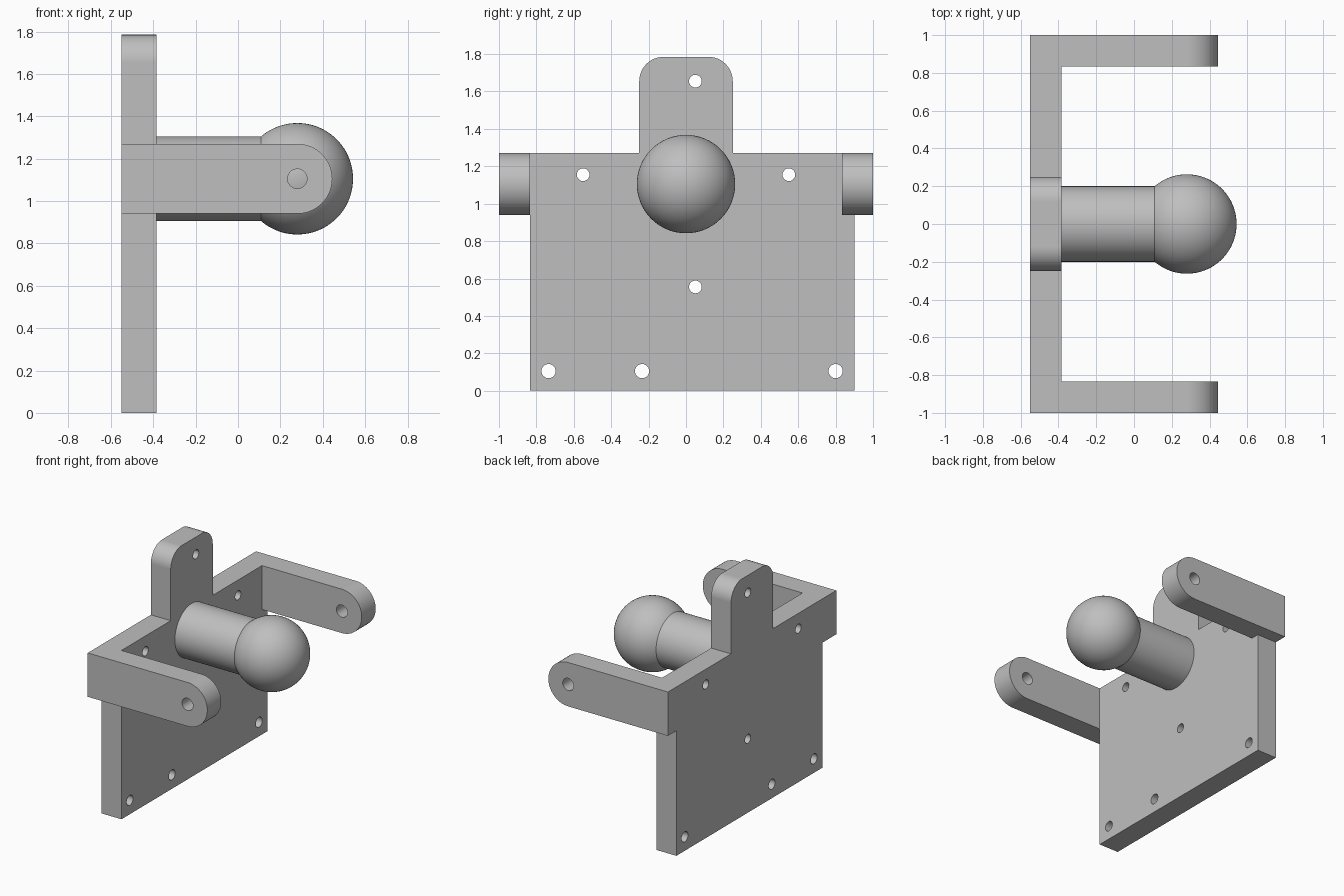
import bpy, bmesh
from math import pi, sin, cos, asin, sqrt
from mathutils import Matrix, Vector

cube = bpy.data.objects.get("Cube")
if cube:
    bpy.data.objects.remove(cube, do_unlink=True)

grey = bpy.data.materials.new("satin_grey")
grey.use_nodes = True
COLOUR = (0.52, 0.52, 0.52, 1)
grey.diffuse_color = COLOUR
grey.node_tree.nodes["Principled BSDF"].inputs["Base Color"].default_value = COLOUR

BACK, FACE = -0.55, -0.385      # plate thickness range in x
PIVOT_X, PIVOT_Z = 0.28, 1.105  # shared axis of ball and arm holes
ARM_R, TOP = 0.165, 1.27


def arc(cx, cy, r, start, end, steps):
    return [(cx + r * cos(start + (end - start) * i / steps),
             cy + r * sin(start + (end - start) * i / steps)) for i in range(steps + 1)]


def finish(name, bm):
    bmesh.ops.recalc_face_normals(bm, faces=bm.faces)
    mesh = bpy.data.meshes.new(name)
    bm.to_mesh(mesh)
    bm.free()
    mesh.materials.append(grey)
    obj = bpy.data.objects.new(name, mesh)
    bpy.context.collection.objects.link(obj)
    return obj


def extrude(name, points, offset):
    """Extrude a closed outline of 3D points."""
    bm = bmesh.new()
    face = bm.faces.new([bm.verts.new(p) for p in points])
    new = bmesh.ops.extrude_face_region(bm, geom=[face])["geom"]
    bmesh.ops.translate(bm, vec=offset, verts=[v for v in new if isinstance(v, bmesh.types.BMVert)])
    return finish(name, bm)


def smooth(obj):
    bpy.ops.object.select_all(action="DESELECT")
    obj.select_set(True)
    bpy.context.view_layer.objects.active = obj
    bpy.ops.object.shade_smooth_by_angle(angle=pi / 6)


# Back plate with the rounded tab in one outline
tab = arc(0.12, 1.655, 0.13, 0, pi / 2, 12) + arc(-0.12, 1.655, 0.13, pi / 2, pi, 12)
outline = [(-0.835, 0), (0.90, 0), (0.90, 1.0), (0.87, 1.0), (0.87, TOP), (0.25, TOP)]
outline += tab + [(-0.25, TOP), (-0.835, TOP)]
plate = extrude("mounting_bracket", [(BACK, y, z) for y, z in outline], (FACE - BACK, 0, 0))

# Side arms with round ends
arm_outline = [(BACK, PIVOT_Z - ARM_R)]
arm_outline += arc(PIVOT_X, PIVOT_Z, ARM_R, -pi / 2, pi / 2, 32) + [(BACK, PIVOT_Z + ARM_R)]
arms = [extrude(name, [(x, y, z) for x, z in arm_outline], (0, ARM_R, 0))
        for name, y in (("right_arm", -1), ("left_arm", 0.835))]

# Drill cutters for the plate holes and the arm pivots
bm = bmesh.new()


def drill(centre, axis, radius, length):
    turn = Vector((0, 0, 1)).rotation_difference(Vector(axis)).to_matrix().to_4x4()
    bmesh.ops.create_cone(bm, cap_ends=True, segments=32, radius1=radius, radius2=radius,
                          depth=length, matrix=Matrix.Translation(centre) @ turn)


for y, z in ((0.05, 1.655), (-0.55, 1.155), (0.55, 1.155), (0.05, 0.555)):
    drill((BACK, y, z), (1, 0, 0), 0.034, 0.5)
for y in (-0.735, -0.235, 0.80):
    drill((BACK, y, 0.105), (1, 0, 0), 0.038, 0.5)
for y in (-0.92, 0.92):
    drill((PIVOT_X, y, PIVOT_Z), (0, 1, 0), 0.046, 0.4)
drills = finish("hole_cutters", bm)
drills.hide_render = True

# Weld the arms to the plate, drill it and tidy the flat faces
for operand, mode in ((arms[0], "UNION"), (arms[1], "UNION"), (drills, "DIFFERENCE")):
    mod = plate.modifiers.new(mode.lower(), "BOOLEAN")
    mod.operation, mod.solver, mod.object = mode, "EXACT", operand
tidy = plate.modifiers.new("tidy", "DECIMATE")
tidy.decimate_type, tidy.angle_limit = "DISSOLVE", 0.01
bpy.context.view_layer.update()
plate.data = bpy.data.meshes.new_from_object(
    plate.evaluated_get(bpy.context.evaluated_depsgraph_get()))
plate.modifiers.clear()
for helper in arms + [drills]:
    bpy.data.objects.remove(helper, do_unlink=True)
smooth(plate)
plate.modifiers.new("even_shading", "WEIGHTED_NORMAL").keep_sharp = True

# Ball stud: stem and ball turned from one profile around the x axis
BALL, STEM = 0.263, 0.2
profile = [(FACE - 0.01, 0), (FACE - 0.01, STEM)]
profile += arc(PIVOT_X, 0, BALL, pi - asin(STEM / BALL), 0, 32)
bm = bmesh.new()
verts = [bm.verts.new((x, 0, PIVOT_Z + r)) for x, r in profile]
edges = [bm.edges.new(pair) for pair in zip(verts, verts[1:])]
bmesh.ops.spin(bm, geom=verts + edges, cent=(0, 0, PIVOT_Z), axis=(1, 0, 0),
               angle=2 * pi, steps=64, use_merge=True)
bmesh.ops.remove_doubles(bm, verts=bm.verts, dist=0.0005)
smooth(finish("ball_stud", bm))
